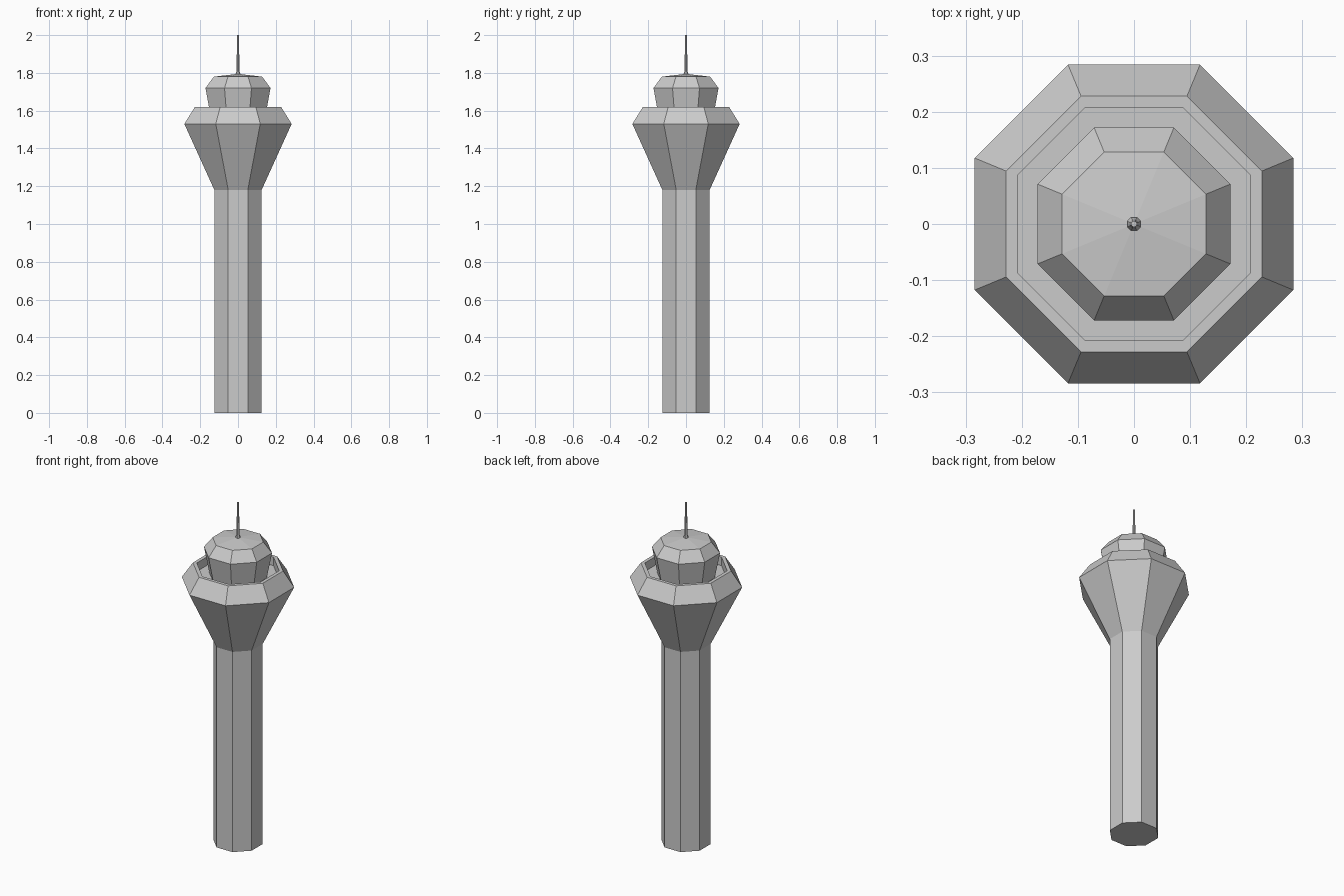
import bpy
import math

if "Cube" in bpy.data.objects:
    bpy.data.objects.remove(bpy.data.objects["Cube"], do_unlink=True)

SIDES = 8


def material(name, value):
    mat = bpy.data.materials.new(name)
    mat.use_nodes = True
    colour = (value, value, value, 1)
    mat.diffuse_color = colour
    mat.node_tree.nodes["Principled BSDF"].inputs["Base Color"].default_value = colour
    return mat


concrete = material("concrete grey", 0.6)


def octagon_part(name, profile, mat, cap_bottom=False, cap_top=False):
    """Stack octagonal rings given as (half width across flats, height)."""
    verts, faces = [], []
    for half_width, z in profile:
        radius = half_width / math.cos(math.pi / SIDES)
        for i in range(SIDES):
            a = (i + 0.5) * math.tau / SIDES
            verts.append((radius * math.cos(a), radius * math.sin(a), z))
    for ring in range(len(profile) - 1):
        low, high = ring * SIDES, (ring + 1) * SIDES
        for i in range(SIDES):
            j = (i + 1) % SIDES
            faces.append((low + i, low + j, high + j, high + i))
    if cap_bottom:
        faces.append(tuple(reversed(range(SIDES))))
    if cap_top:
        faces.append(tuple(range(len(verts) - SIDES, len(verts))))
    mesh = bpy.data.meshes.new(name)
    mesh.from_pydata(verts, [], faces)
    mesh.materials.append(mat)
    obj = bpy.data.objects.new(name, mesh)
    bpy.context.collection.objects.link(obj)
    return obj


# Shaft
octagon_part("shaft", [(0.125, 0), (0.125, 1.18)], concrete, cap_bottom=True)

# Flared head with a parapet around a sunken deck
octagon_part("flared_head", [(0.125, 1.18), (0.284, 1.53), (0.228, 1.62),
                             (0.208, 1.62), (0.208, 1.57)], concrete, cap_top=True)

# Control cabin with sloping roof edge and shallow roof
octagon_part("control_cabin", [(0.145, 1.57), (0.172, 1.72), (0.128, 1.78),
                               (0.008, 1.794)], concrete, cap_top=True)

# Antenna with a small foot
octagon_part("antenna", [(0.012, 1.79), (0.012, 1.797), (0.008, 1.81),
                         (0.005, 2.0)], concrete, cap_top=True)
